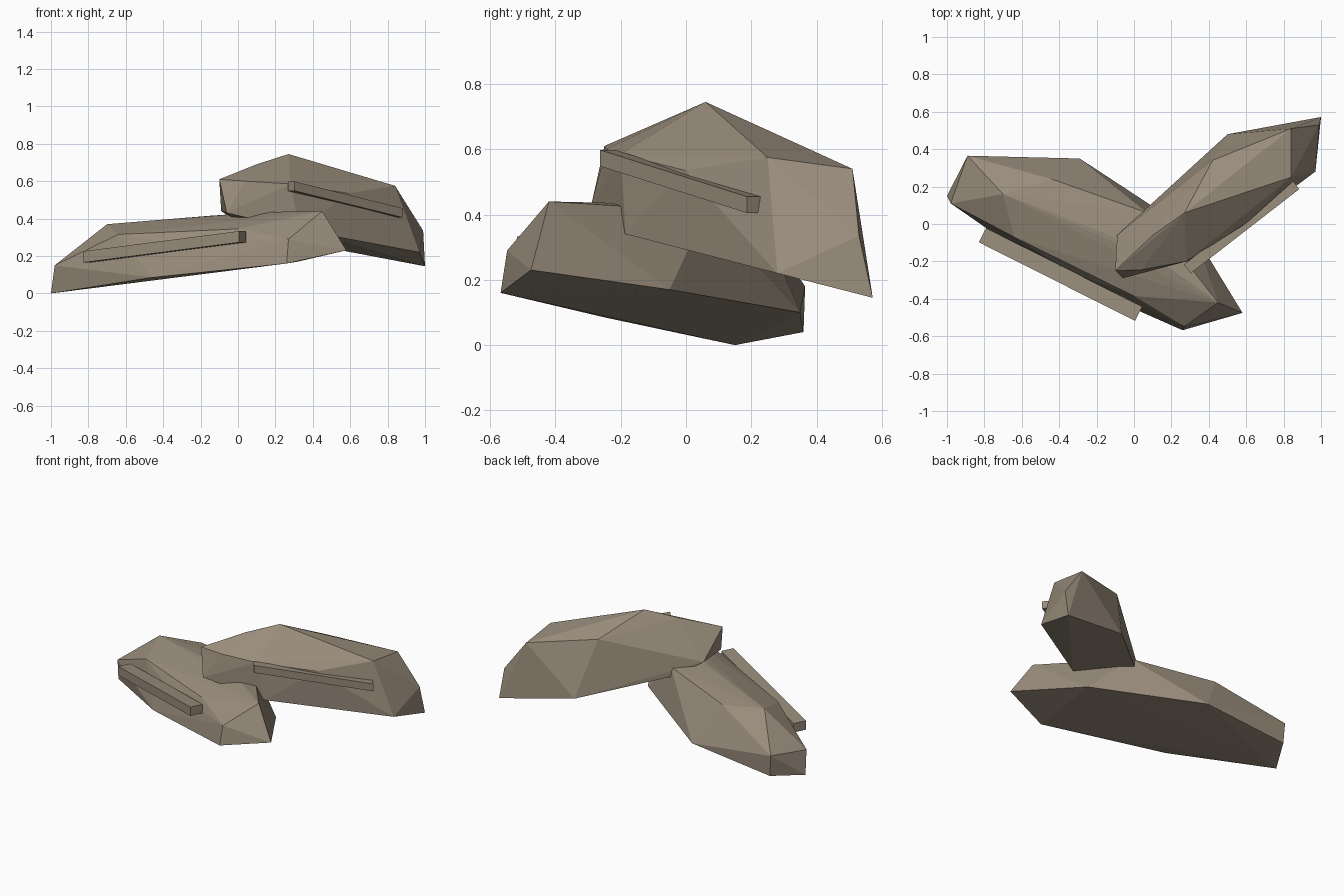
import bpy
import bmesh
from mathutils import Matrix, Vector

default_cube = bpy.data.objects.get("Cube")
if default_cube:
    bpy.data.objects.remove(default_cube, do_unlink=True)

# Single stone colour
stone = bpy.data.materials.new("warm grey stone")
stone.use_nodes = True
stone_colour = (0.32, 0.265, 0.2, 1)
stone.diffuse_color = stone_colour
stone.node_tree.nodes["Principled BSDF"].inputs["Base Color"].default_value = stone_colour


def finish_object(name, bm):
    """Turn a bmesh into a flat shaded stone object."""
    bmesh.ops.recalc_face_normals(bm, faces=bm.faces[:])
    mesh = bpy.data.meshes.new(name)
    bm.to_mesh(mesh)
    bm.free()
    mesh.materials.append(stone)
    obj = bpy.data.objects.new(name, mesh)
    bpy.context.scene.collection.objects.link(obj)
    return obj


def make_boulder(name, corners):
    """Faceted rock wrapped around a few corner points."""
    bm = bmesh.new()
    for corner in corners:
        bm.verts.new(corner)
    hull = bmesh.ops.convex_hull(bm, input=bm.verts[:])
    unused = [v for v in hull["geom_interior"] if isinstance(v, bmesh.types.BMVert)]
    if unused:
        bmesh.ops.delete(bm, geom=unused, context="VERTS")
    finish_object(name, bm)


def make_strip(name, start, end, width, height):
    """Slender bar between two points, kept level across its width."""
    start, end = Vector(start), Vector(end)
    along = end - start
    across = Vector((-along.y, along.x, 0)).normalized()
    up = Vector((0, 0, 1))
    columns = Matrix((along, across * width, up * height)).transposed().to_4x4()
    placement = Matrix.Translation((start + end) / 2) @ columns
    bm = bmesh.new()
    bmesh.ops.create_cube(bm, size=1, matrix=placement)
    finish_object(name, bm)


# Lower slab: underside first, then its shoulders and crown
lower_underside = [
    (-1, .15, 0), (-.88, .36, .04), (-.29, .35, .1), (.32, -.05, .17),
    (.58, -.475, .23), (.26, -.568, .16), (-.46, -.25, .085),
]
lower_crown = [
    (-.98, .11, .15), (-.89, .365, .18), (-.7, .16, .37), (-.44, .24, .36),
    (.07, .06, .41), (-.15, -.05, .415), (.14, -.2, .435), (.45, -.42, .44),
    (.27, -.548, .29), (-.34, -.255, .27), (-.64, -.07, .315), (0, -.385, .345),
]
make_boulder("lower_boulder", lower_underside + lower_crown)

# Upper rock leaning across the slab
upper_underside = [
    (1, .572, .145), (.97, .28, .22), (.33, -.185, .34), (-.06, -.29, .43),
    (-.09, -.06, .44), (.03, .05, .36), (.5, .48, .24),
]
upper_crown = [
    (.99, .53, .335), (.84, .51, .54), (.84, .25, .575), (.42, .34, .61),
    (.27, .06, .745), (.1, -.06, .69), (-.1, -.25, .61),
    (.04, -.245, .6), (.28, -.2, .585), (.59, -.002, .535),
]
make_boulder("upper_boulder", upper_underside + upper_crown)

# Thin ledges sunk into the front faces
make_strip("lower_ledge", (-.81, -.06, .195), (.025, -.48, .303), .085, .06)
make_strip("upper_ledge", (.285, -.24, .573), (.865, .21, .43), .06, .05)
